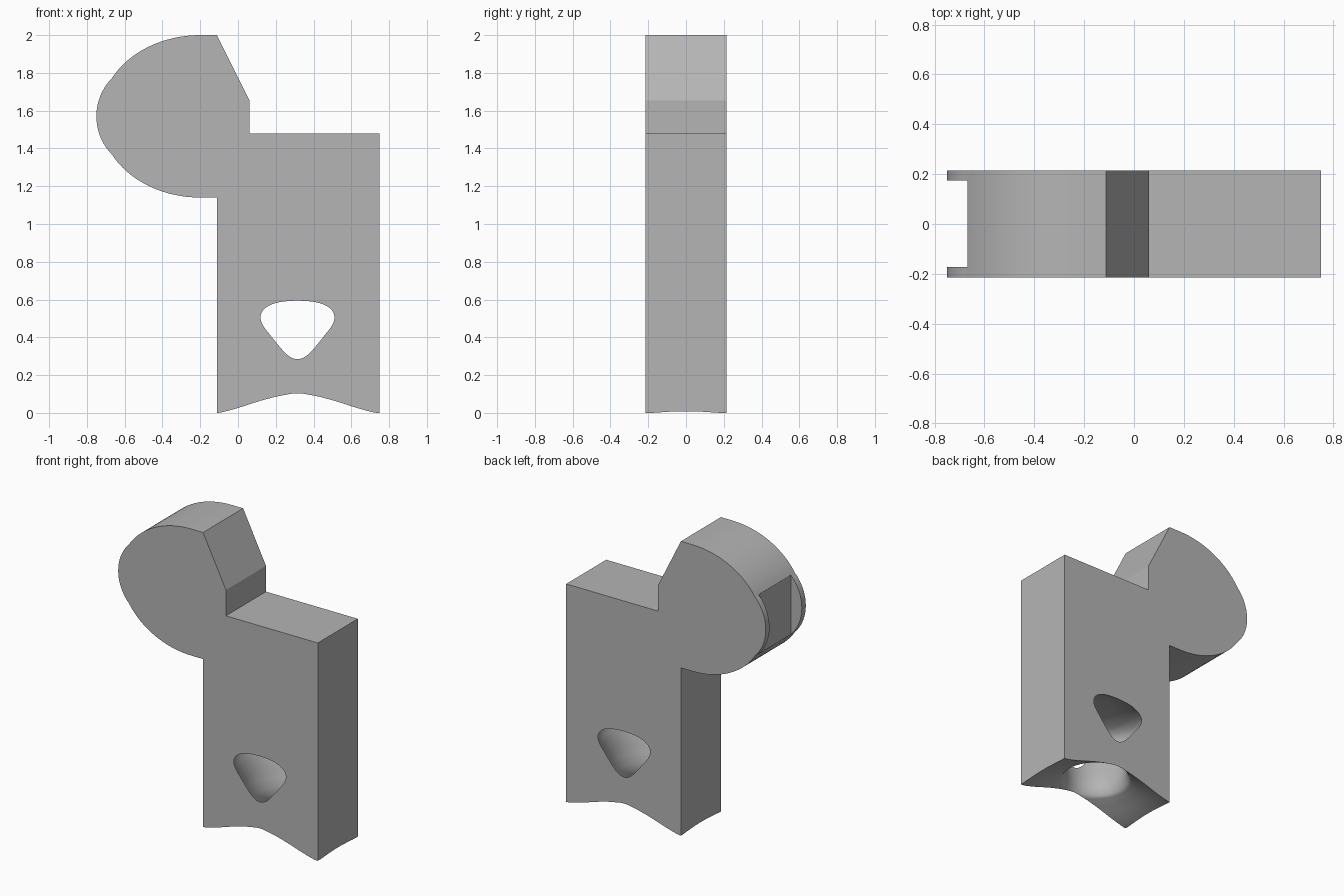
import bpy, bmesh, math

if "Cube" in bpy.data.objects:
    bpy.data.objects.remove(bpy.data.objects["Cube"])

HALF = 0.215           # half thickness of the plate
HEAD_Z = 1.57          # centre height of the rounded head
AXIS_X = 0.315         # vertical axis of the socket

grey = bpy.data.materials.new("plain_grey")
grey.diffuse_color = (0.46, 0.46, 0.46, 1)
grey.use_nodes = True
grey.node_tree.nodes["Principled BSDF"].inputs["Base Color"].default_value = grey.diffuse_color


def make_object(name, bm):
    bmesh.ops.recalc_face_normals(bm, faces=bm.faces)
    mesh = bpy.data.meshes.new(name)
    bm.to_mesh(mesh)
    bm.free()
    mesh.materials.append(grey)
    obj = bpy.data.objects.new(name, mesh)
    bpy.context.collection.objects.link(obj)
    return obj


def extrude_profile(name, points, y0, y1):
    bm = bmesh.new()
    face = bm.faces.new([bm.verts.new((x, y0, z)) for x, z in points])
    new = bmesh.ops.extrude_face_region(bm, geom=[face])["geom"]
    verts = [v for v in new if isinstance(v, bmesh.types.BMVert)]
    bmesh.ops.translate(bm, verts=verts, vec=(0, y1 - y0, 0))
    return make_object(name, bm)


def revolve(name, profile, steps=96):
    bm = bmesh.new()
    verts = [bm.verts.new((AXIS_X + r, 0, z)) for r, z in profile]
    edges = [bm.edges.new(pair) for pair in zip(verts, verts[1:])]
    bmesh.ops.spin(bm, geom=verts + edges, cent=(AXIS_X, 0, 0), axis=(0, 0, 1),
                   angle=math.tau, steps=steps, use_merge=True)
    bmesh.ops.remove_doubles(bm, verts=bm.verts, dist=1e-5)
    return make_object(name, bm)


def smooth_path(points, sub=5):
    # Catmull-Rom through the given points
    out = []
    p = [points[0]] + points + [points[-1]]
    for a, b, c, d in zip(p, p[1:], p[2:], p[3:]):
        for i in range(sub):
            t = i / sub
            out.append(tuple(0.5 * (2 * b[k] + (c[k] - a[k]) * t
                       + (2 * a[k] - 5 * b[k] + 4 * c[k] - d[k]) * t * t
                       + (3 * b[k] - a[k] - 3 * c[k] + d[k]) * t ** 3) for k in (0, 1)))
    return out + [points[-1]]


def cut(target, cutter):
    cutter.hide_render = True
    mod = target.modifiers.new("cut", 'BOOLEAN')
    mod.operation, mod.solver, mod.object = 'DIFFERENCE', 'EXACT', cutter
    bpy.context.view_layer.objects.active = target
    bpy.ops.object.modifier_apply(modifier=mod.name)
    bpy.data.objects.remove(cutter)


# Rounded head outline: elliptical shoulders and a bulging nose
end = math.acos(0.47 / 0.53)
shoulder = [(-0.2 - 0.53 * math.cos(a), 0.43 * math.sin(a))
            for a in (math.pi / 2 + (end - math.pi / 2) * i / 16 for i in range(17))]
nose_angle = math.asin(0.2 / 0.29)
nose = [(-0.46 - 0.29 * math.cos(a), 0.29 * math.sin(a))
        for a in (nose_angle * (1 - i / 10) for i in range(1, 20))]
head = ([(x, HEAD_Z + z) for x, z in shoulder + nose]
        + [(x, HEAD_Z - z) for x, z in reversed(shoulder)])

# Whole plate: head, neck step and rectangular body
outline = head + [(-0.112, 1.14), (-0.112, 0), (0.75, 0), (0.75, 1.48),
                  (0.06, 1.48), (0.06, 1.655), (-0.112, 2.0)]
body = extrude_profile("bracket_body", outline, -HALF, HALF)

# Slot between the two nose discs
slot = extrude_profile("nose_slot", [(-0.9, 1.2), (-0.668, 1.2), (-0.668, 1.95), (-0.9, 1.95)],
                       -0.172, 0.175)
cut(body, slot)

# Bulb-shaped socket with a flared mouth, breaking through front and back
wall = smooth_path([(0.52, -0.004), (0.46, 0.002), (0.377, 0.028), (0.30, 0.06),
                    (0.245, 0.085), (0.215, 0.104), (0.198, 0.145), (0.195, 0.19),
                    (0.203, 0.24), (0.215, 0.284), (0.235, 0.35), (0.258, 0.41),
                    (0.281, 0.46), (0.291, 0.505), (0.281, 0.545), (0.255, 0.574),
                    (0.215, 0.594), (0.13, 0.615), (0, 0.625)])
cut(body, revolve("socket", [(0, -0.1), (0.52, -0.1)] + wall))

# Smooth curves, crisp corners
bpy.ops.object.select_all(action='DESELECT')
body.select_set(True)
bpy.context.view_layer.objects.active = body
bpy.ops.object.shade_smooth_by_angle(angle=math.radians(25))
